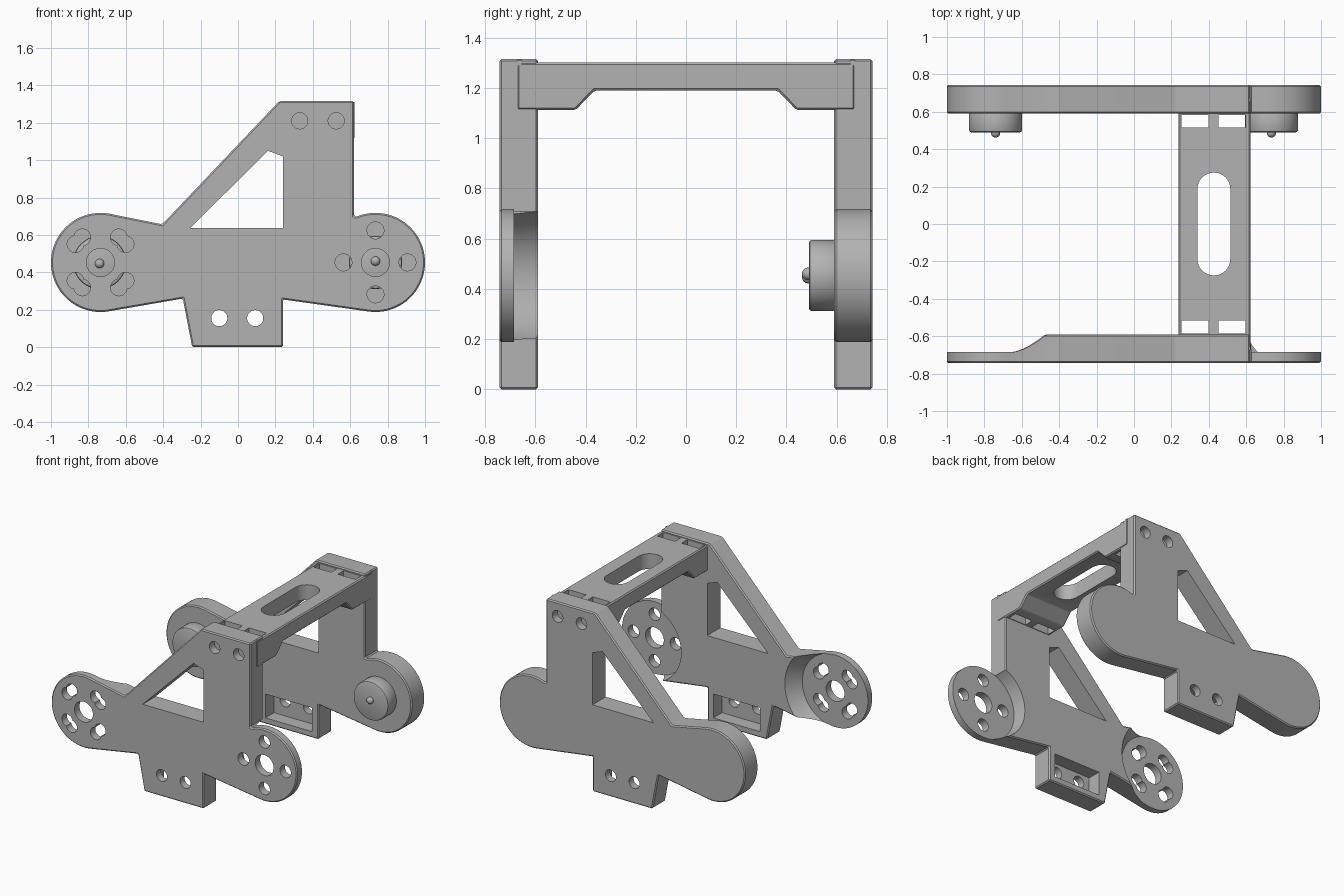
import bpy, bmesh, math
from mathutils import Matrix, Vector

cube = bpy.data.objects.get("Cube")
if cube:
    bpy.data.objects.remove(cube)

grey = bpy.data.materials.new("plain grey")
grey.use_nodes = True
grey.diffuse_color = (0.45, 0.45, 0.45, 1)
grey.node_tree.nodes["Principled BSDF"].inputs["Base Color"].default_value = grey.diffuse_color


def finish(bm, name):
    bmesh.ops.recalc_face_normals(bm, faces=bm.faces)
    mesh = bpy.data.meshes.new(name)
    bm.to_mesh(mesh)
    bm.free()
    mesh.materials.append(grey)
    ob = bpy.data.objects.new(name, mesh)
    bpy.context.collection.objects.link(ob)
    return ob


def prism(name, pts, a, b, axis="y"):
    """Extrude a 2D outline from a to b along an axis."""
    place = {"x": lambda u, v: (a, u, v), "y": lambda u, v: (u, a, v), "z": lambda u, v: (u, v, a)}[axis]
    bm = bmesh.new()
    face = bm.faces.new([bm.verts.new(place(u, v)) for u, v in pts])
    new = bmesh.ops.extrude_face_region(bm, geom=[face])["geom"]
    step = Vector([b - a if k == axis else 0 for k in "xyz"])
    bmesh.ops.translate(bm, vec=step, verts=[g for g in new if isinstance(g, bmesh.types.BMVert)])
    return finish(bm, name)


def disc(name, x, z, y0, y1, r0, r1=None):
    """Round bar or cone along y."""
    bm = bmesh.new()
    turn = Matrix.Translation((x, (y0 + y1) / 2, z)) @ Matrix.Rotation(-math.pi / 2, 4, "X")
    bmesh.ops.create_cone(bm, cap_ends=True, segments=48, radius1=r0,
                          radius2=r0 if r1 is None else r1, depth=y1 - y0, matrix=turn)
    return finish(bm, name)


def rect(x0, x1, y0, y1):
    return [(x0, y0), (x1, y0), (x1, y1), (x0, y1)]


def arc(x, y, r, a0, a1, n=40):
    angles = [math.radians(a0 + (a1 - a0) * i / n) for i in range(n + 1)]
    return [(x + r * math.cos(a), y + r * math.sin(a)) for a in angles]


def activate(ob):
    bpy.ops.object.select_all(action="DESELECT")
    ob.select_set(True)
    bpy.context.view_layer.objects.active = ob


def bevel(ob, width, segments=1):
    activate(ob)
    mod = ob.modifiers.new("bevel", "BEVEL")
    mod.width, mod.segments, mod.limit_method = width, segments, "ANGLE"
    bpy.ops.object.modifier_apply(modifier=mod.name)


def cut(ob, *cutters):
    for c in cutters:
        activate(ob)
        mod = ob.modifiers.new("cut", "BOOLEAN")
        mod.operation, mod.solver, mod.object = "DIFFERENCE", "EXACT", c
        bpy.ops.object.modifier_apply(modifier=mod.name)
        bpy.data.objects.remove(c)


def smooth(ob):
    activate(ob)
    bpy.ops.object.shade_smooth_by_angle(angle=math.radians(30))


# Shared side plate outline with two round lobes
LOBE_X, LOBE_Z, LOBE_R = 0.735, 0.453, 0.265
outline = (arc(-LOBE_X, LOBE_Z, LOBE_R, 80, 280)
           + [(-0.295, 0.26), (-0.245, 0), (0.24, 0), (0.24, 0.255)]
           + arc(LOBE_X, LOBE_Z, LOBE_R, -98, 112)
           + [(0.62, 0.70), (0.62, 1.315), (0.22, 1.315), (-0.405, 0.657)])
window = [(-0.255, 0.637), (0.24, 0.637), (0.24, 1.02), (0.16, 1.05)]


def side_plate(name, side):
    """side -1 is the front plate, +1 the back plate."""
    def span(a, b):
        return sorted((side * a, side * b))
    plate = prism(name, outline, *span(0.59, 0.743))
    bevel(plate, 0.008)
    cut(plate, prism("cutter", window, -0.9 * abs(side), 0.9),
        prism("cutter", rect(-0.19, 0.19, 0.045, 0.22), *span(0.5, 0.69)))
    for x in (-0.1, 0.092):
        cut(plate, disc("cutter", x, 0.155, *span(0.5, 0.8), 0.043))
    for x in (0.33, 0.525):
        cut(plate, disc("cutter", x, 1.21, *span(0.684, 0.8), 0.043))
    return plate


front_plate = side_plate("front_side_plate", -1)
back_plate = side_plate("back_side_plate", 1)

# Front lobes are thinned to horn discs and drilled
cut(front_plate,
    disc("cutter", -LOBE_X, LOBE_Z, -0.685, -0.57, 0.268, 0.36),
    disc("cutter", LOBE_X, LOBE_Z, -0.685, -0.57, 0.268, 0.285))
for s in (-1, 1):
    cut(front_plate, disc("cutter", s * LOBE_X, LOBE_Z, -0.8, -0.6, 0.075))
for i in range(4):
    a = math.radians(90 * i)
    cut(front_plate, disc("cutter", LOBE_X + 0.171 * math.cos(a), LOBE_Z + 0.171 * math.sin(a),
                          -0.8, -0.6, 0.045))
    for lobe in (-9, 9):
        b = a + math.radians(45 + lobe)
        cut(front_plate, disc("cutter", -LOBE_X + 0.166 * math.cos(b), LOBE_Z + 0.166 * math.sin(b),
                              -0.8, -0.6, 0.044))
smooth(front_plate)
smooth(back_plate)

# Pivot bosses with ball-tipped pins on the back plate
for side, x, z in (("right", -0.74, 0.447), ("left", 0.735, 0.46)):
    boss = disc(side + "_pivot_boss", x, LOBE_Z, 0.49, 0.60, 0.142)
    bevel(boss, 0.012, 2)
    smooth(boss)
    bm = bmesh.new()
    bmesh.ops.create_uvsphere(bm, u_segments=24, v_segments=12, radius=0.025,
                              matrix=Matrix.Translation((x, 0.487, z)))
    smooth(finish(bm, side + "_pivot_pin"))

# Cross bridge with deeper ends, long slot and strap holes
half = [(0.673, 1.302), (0.673, 1.112), (0.44, 1.112), (0.365, 1.19)]
profile = half + [(-y, z) for y, z in reversed(half)]
bridge = prism("cross_bridge", profile, 0.238, 0.624, "x")
bevel(bridge, 0.008)
slot = arc(0.427, 0.187, 0.088, 0, 180, 16) + arc(0.427, -0.187, 0.088, 180, 360, 16)
cut(bridge, prism("cutter", slot, 1, 1.5, "z"))
for y in (0.515, -0.585):
    for x in (0.255, 0.452):
        cut(bridge, prism("cutter", rect(x, x + 0.143, y, y + 0.068), 1, 1.5, "z"))
smooth(bridge)

# Raised end lips on the bridge
for s, name in ((-1, "front_bridge_lip"), (1, "back_bridge_lip")):
    prism(name, rect(0.238, 0.624, *sorted((s * 0.655, s * 0.673))), 1.29, 1.311, "z")
